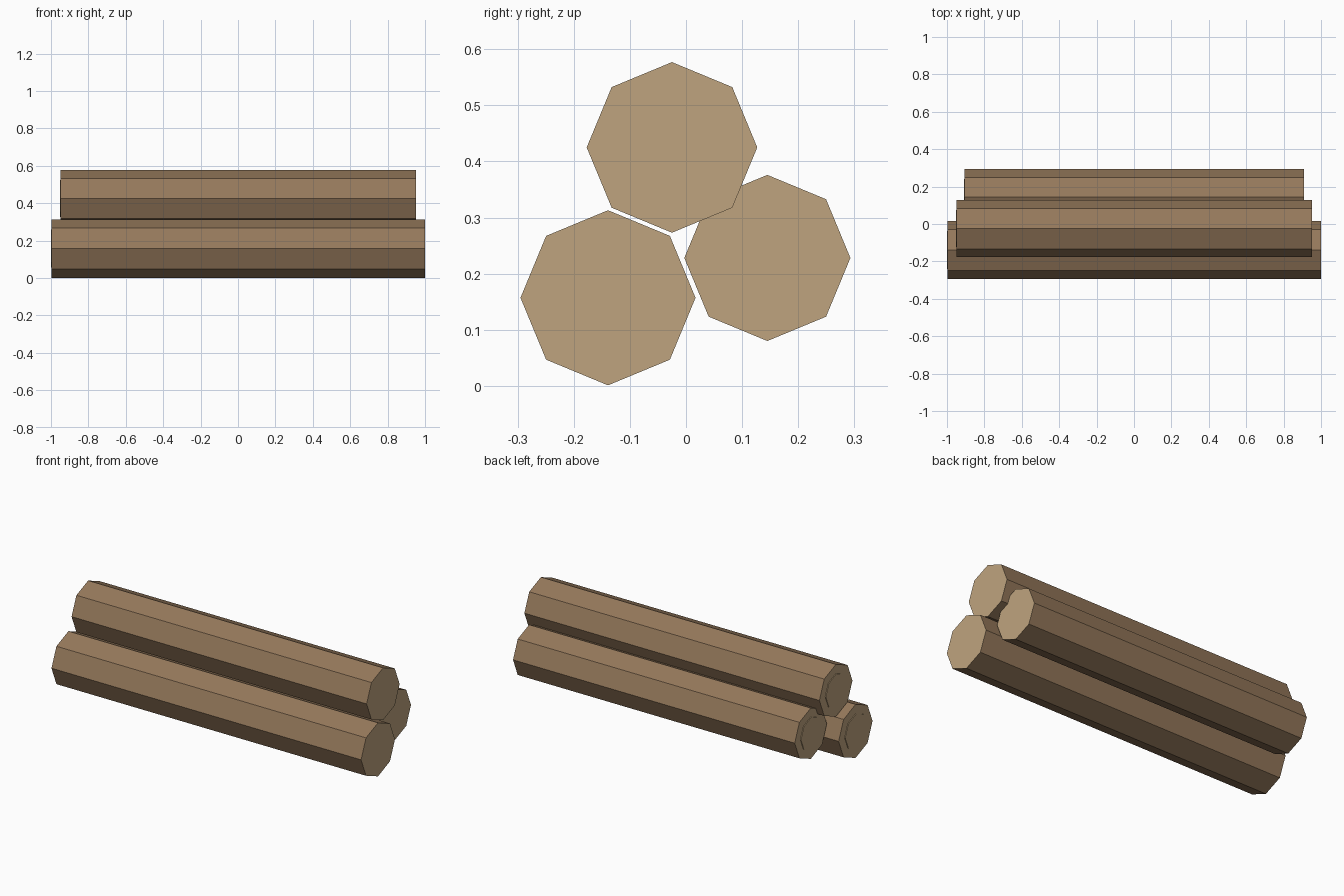
import bpy, bmesh, math
from mathutils import Matrix

cube = bpy.data.objects.get("Cube")
if cube:
    bpy.data.objects.remove(cube, do_unlink=True)


def make_material(name, rgb):
    mat = bpy.data.materials.new(name)
    mat.use_nodes = True
    color = (*rgb, 1.0)
    mat.diffuse_color = color
    bsdf = mat.node_tree.nodes["Principled BSDF"]
    bsdf.inputs["Base Color"].default_value = color
    bsdf.inputs["Roughness"].default_value = 0.9
    return mat


bark = make_material("bark_brown", (0.30, 0.19, 0.105))
cut_wood = make_material("cut_wood_tan", (0.52, 0.37, 0.21))

SIDES = 8
PLATE = 0.004  # thickness of the heartwood plate on one end


def add_prism(name, x0, x1, y, z, radius):
    """Octagonal prism along x; flat ends get the cut wood colour."""
    bm = bmesh.new()
    place = Matrix.Translation(((x0 + x1) / 2, y, z)) @ Matrix.Rotation(math.pi / 2, 4, "Y")
    bmesh.ops.create_cone(bm, cap_ends=True, segments=SIDES, radius1=radius,
                          radius2=radius, depth=x1 - x0, matrix=place)
    bm.normal_update()
    for face in bm.faces:
        face.material_index = 1 if abs(face.normal.x) > 0.9 else 0
    mesh = bpy.data.meshes.new(name)
    bm.to_mesh(mesh)
    bm.free()
    mesh.materials.append(bark)
    mesh.materials.append(cut_wood)
    obj = bpy.data.objects.new(name, mesh)
    bpy.context.collection.objects.link(obj)
    return obj


# Stacked logs: name, half length, y, z, radius
logs = [
    ("front_log", 1.0, -0.139, 0.157, 0.156),
    ("top_log", 0.953, -0.025, 0.425, 0.152),
    ("back_log", 0.91, 0.145, 0.228, 0.148),
]
for name, half, y, z, radius in logs:
    add_prism(name, PLATE - half, half, y, z, radius)
    # Thin raised heartwood on the -x end
    plate = add_prism(name + "_heartwood", -half, PLATE - half, y, z, radius * 0.65)
    for poly in plate.data.polygons:
        poly.material_index = 1
